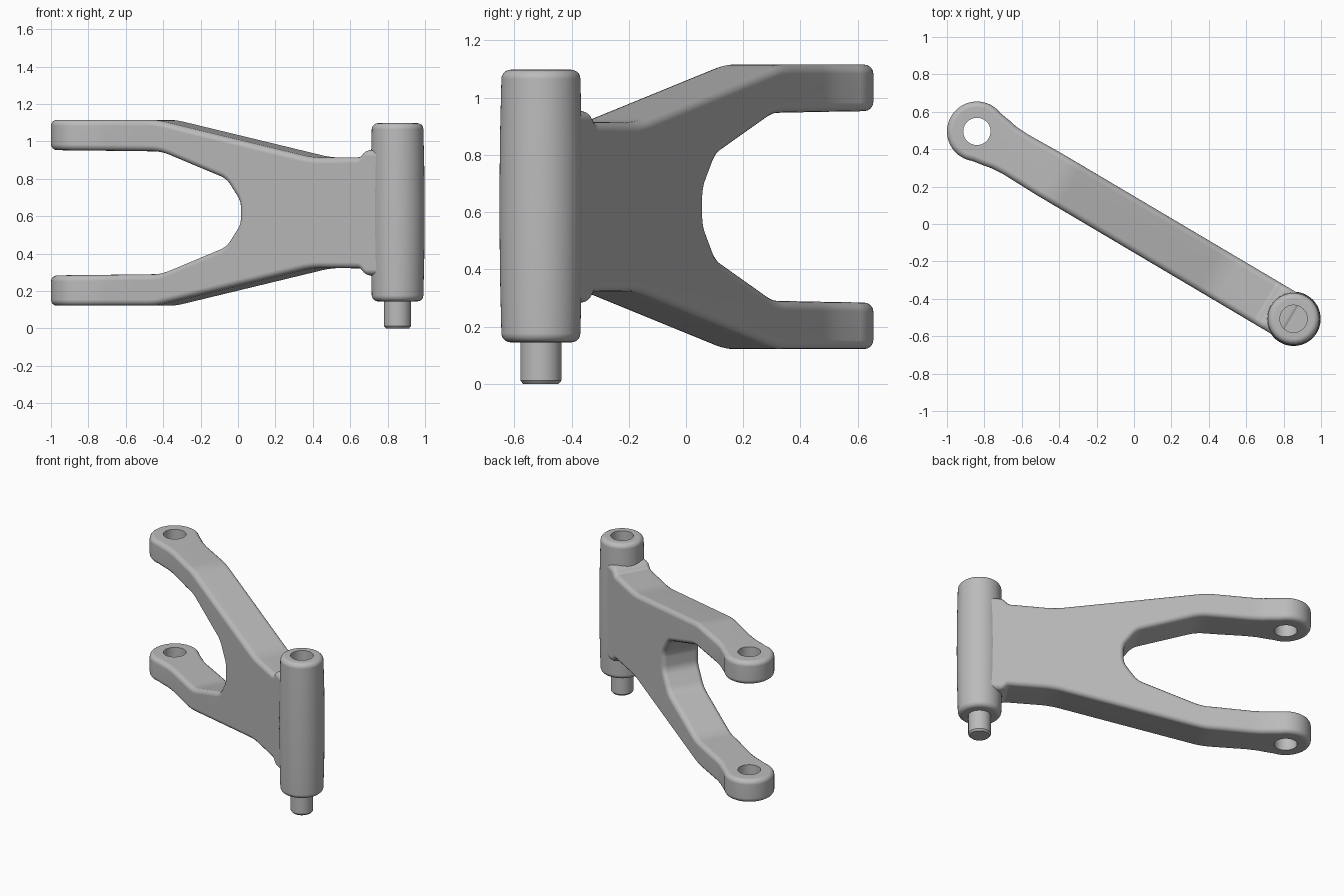
import bpy, bmesh, math
from mathutils import Vector, Matrix

if "Cube" in bpy.data.objects:
    bpy.data.objects.remove(bpy.data.objects["Cube"], do_unlink=True)

EYE = Vector((-0.84, 0.495, 0))      # axis of the fork eyes
POST = Vector((0.853, -0.507, 0))    # axis of the hinge post
SPAN = (POST - EYE).length
MID_Z = 0.6185
HOLE_R = 0.073

grey = bpy.data.materials.new("metal grey")
grey.use_nodes = True
colour = (0.5, 0.5, 0.5, 1)
grey.diffuse_color = colour
grey.node_tree.nodes["Principled BSDF"].inputs["Base Color"].default_value = colour


def add_object(name, bm):
    bmesh.ops.recalc_face_normals(bm, faces=bm.faces)
    mesh = bpy.data.meshes.new(name)
    bm.to_mesh(mesh)
    bm.free()
    mesh.materials.append(grey)
    ob = bpy.data.objects.new(name, mesh)
    bpy.context.collection.objects.link(ob)
    return ob


def prism(name, points, direction):
    """Extrude a closed outline."""
    bm = bmesh.new()
    face = bm.faces.new([bm.verts.new(p) for p in points])
    new = bmesh.ops.extrude_face_region(bm, geom=[face])["geom"]
    bmesh.ops.translate(bm, vec=direction,
                        verts=[v for v in new if isinstance(v, bmesh.types.BMVert)])
    return add_object(name, bm)


def lathe(name, profile, steps=64):
    bm = bmesh.new()
    verts = [bm.verts.new((r, 0, z)) for r, z in profile]
    edges = [bm.edges.new(pair) for pair in zip(verts, verts[1:])]
    bmesh.ops.spin(bm, geom=verts + edges, cent=(0, 0, 0), axis=(0, 0, 1),
                   angle=math.tau, steps=steps)
    bmesh.ops.remove_doubles(bm, verts=bm.verts, dist=1e-4)
    return add_object(name, bm)


def fillet(points, steps=6):
    """Round each (u, z, radius) corner of an open path."""
    out = []
    for i, (u, z, r) in enumerate(points):
        p = Vector((u, z))
        if not r:
            out.append(p)
            continue
        a = (Vector(points[i - 1][:2]) - p).normalized()
        b = (Vector(points[i + 1][:2]) - p).normalized()
        half = a.angle(b) / 2
        cut = r / math.tan(half)
        start, end = p + a * cut, p + b * cut
        for k in range(steps + 1):
            t = k / steps
            out.append(start * (1 - t) ** 2 + p * 2 * t * (1 - t) + end * t * t)
    return out


def apply_modifier(ob, kind, **settings):
    mod = ob.modifiers.new(kind, kind)
    for key, value in settings.items():
        setattr(mod, key, value)
    bpy.context.view_layer.objects.active = ob
    bpy.ops.object.modifier_apply(modifier=mod.name)


def combine(ob, tool, operation):
    apply_modifier(ob, "BOOLEAN", object=tool, operation=operation, solver="EXACT")
    bpy.data.objects.remove(tool, do_unlink=True)


def smooth(ob):
    bpy.ops.object.select_all(action="DESELECT")
    ob.select_set(True)
    bpy.context.view_layer.objects.active = ob
    bpy.ops.object.shade_smooth_by_angle(angle=math.radians(35))
    ob.modifiers.new("weighted normals", "WEIGHTED_NORMAL").keep_sharp = True


# Side outline of the fork: upper half, mirrored about the middle height
outer = fillet([(SPAN, 0.335, 0), (1.83, 0.335, 0), (1.80, 0.297, 0.03),
                (1.50, 0.295, 0.6), (0.53, 0.497, 0.5), (-0.3, 0.497, 0)])
inner = fillet([(-0.3, 0.337, 0), (0.56, 0.328, 0.3),
                (0.97, 0.18, 0.13), (1.057, 0.06, 0.1), (1.057, 0, 0)])
upper = outer + inner
lower = [Vector((p.x, -p.y)) for p in reversed(upper[:-1])]
fork_arm = prism("fork_arm", [(p.x, -0.3, MID_Z + p.y) for p in upper + lower], (0, 0.6, 0))

# Plan outline: round eye, narrow neck, straight bar
arc = [(0.16 * math.cos(a), 0.16 * math.sin(a))
       for a in (math.radians(180 - 8 * k) for k in range(15))]
edge = arc + [(0.12, 0.139), (0.17, 0.129), (0.24, 0.125), (0.45, 0.13), (SPAN, 0.13)]
plan = edge + [(u, -v) for u, v in reversed(edge[1:])]
plan_tool = prism("plan_tool", [(u, v, -0.2) for u, v in plan], (0, 0, 2))
combine(fork_arm, plan_tool, "INTERSECT")

# Soft rims, then the bolt holes through both eyes
apply_modifier(fork_arm, "BEVEL", width=0.032, segments=4, limit_method="ANGLE",
               angle_limit=math.radians(50), use_clamp_overlap=False)
hole_tool = lathe("hole_tool", [(0, -0.2), (HOLE_R, -0.2), (HOLE_R, 1.6), (0, 1.6)], 48)
combine(fork_arm, hole_tool, "DIFFERENCE")
heading = math.atan2(POST.y - EYE.y, POST.x - EYE.x)
fork_arm.data.transform(Matrix.Translation(EYE) @ Matrix.Rotation(heading, 4, "Z"))
smooth(fork_arm)

# Hinge post with rounded rims, slight barrel, bottom pin and top socket
BOTTOM, TOP, R, RIM = 0.145, 1.0975, 0.138, 0.032
quarter = [(math.sin(k * math.pi / 10), math.cos(k * math.pi / 10)) for k in range(6)]
profile = [(0, 0), (0.062, 0), (0.072, 0.012), (0.072, BOTTOM)]
profile += [(R - RIM + RIM * s, BOTTOM + RIM - RIM * c) for s, c in quarter]
profile += [(R + 0.005, 0.38), (R + 0.007, MID_Z), (R + 0.005, 0.86)]
profile += [(R - RIM + RIM * s, TOP - RIM + RIM * c) for s, c in reversed(quarter)]
profile += [(HOLE_R, TOP), (HOLE_R, TOP - 0.15), (0, TOP - 0.15)]
hinge_post = lathe("hinge_post", profile)
hinge_post.location = POST
smooth(hinge_post)
